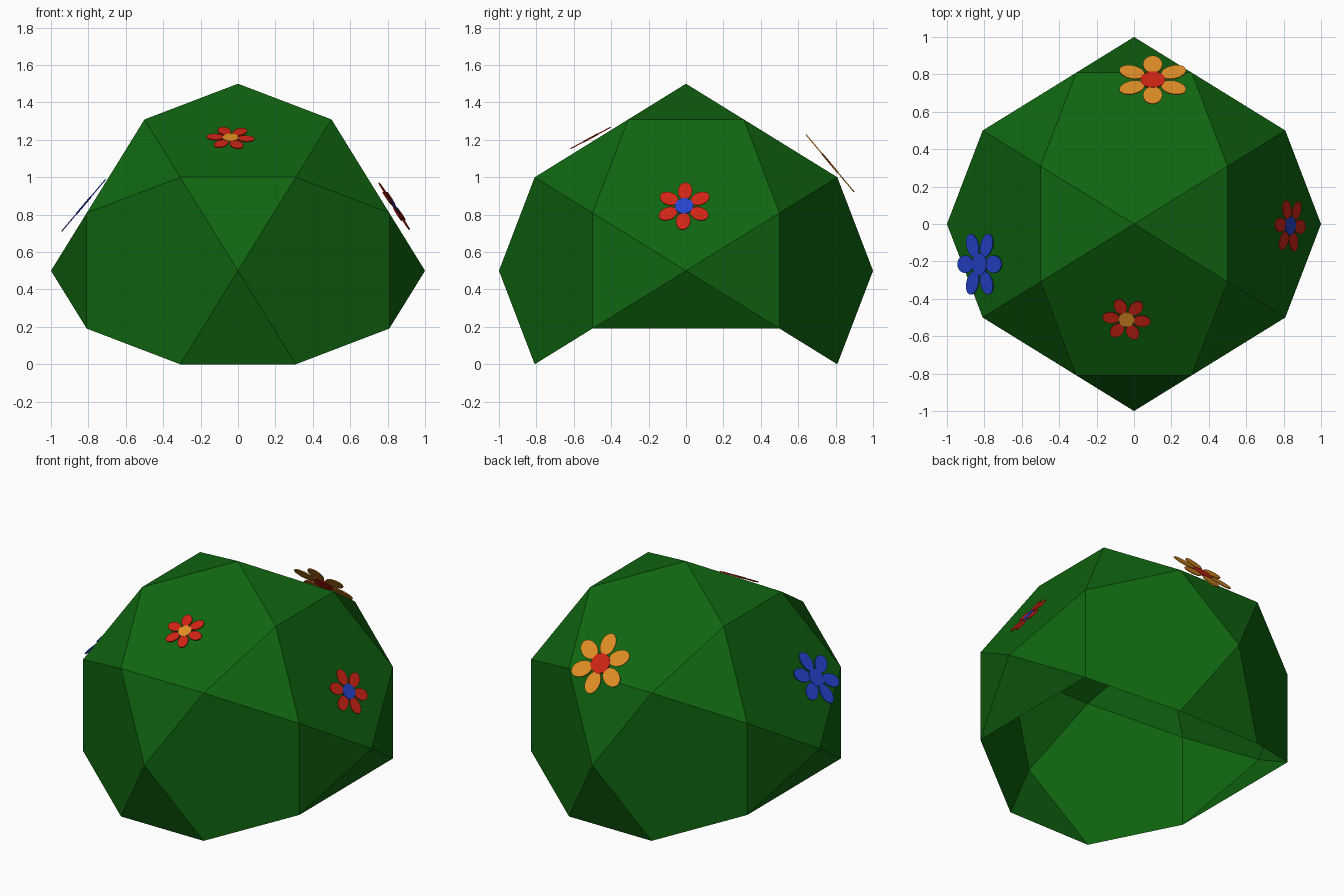
import bpy, bmesh, math
from mathutils import Matrix, Vector

cube = bpy.data.objects.get("Cube")
if cube:
    bpy.data.objects.remove(cube, do_unlink=True)


def make_material(name, colour):
    mat = bpy.data.materials.new(name)
    mat.use_nodes = True
    mat.diffuse_color = (*colour, 1)
    mat.node_tree.nodes["Principled BSDF"].inputs["Base Color"].default_value = (*colour, 1)
    return mat


GREEN = make_material("leaf green", (0.005, 0.13, 0.005))
RED = make_material("petal red", (0.62, 0.018, 0.007))
ORANGE = make_material("petal orange", (0.75, 0.27, 0.018))
BLUE = make_material("petal blue", (0.018, 0.055, 0.6))


def finish(name, bm, materials):
    mesh = bpy.data.meshes.new(name)
    bm.to_mesh(mesh)
    bm.free()
    for mat in materials:
        mesh.materials.append(mat)
    obj = bpy.data.objects.new(name, mesh)
    bpy.context.collection.objects.link(obj)
    return obj


# Bush: unit icosidodecahedron without its lowest corners, open underneath
def build_bush():
    phi = (1 + math.sqrt(5)) / 2
    a, b, c = 0.5 / phi, 0.5, phi / 2
    points = set()
    for shift in range(3):
        for sx in (-1, 1):
            for sy in (-1, 1):
                for sz in (-1, 1):
                    p = (sx * b, sy * a, sz * c)
                    points.add(p[shift:] + p[:shift])
            axis = [0.0, 0.0, 0.0]
            axis[shift] = float(sx)
            points.add(tuple(axis))
    bm = bmesh.new()
    for p in sorted(points):
        if p[2] > -0.6:
            bm.verts.new((p[0], p[1], p[2] + 0.5))
    bmesh.ops.convex_hull(bm, input=bm.verts[:])
    bmesh.ops.dissolve_limit(bm, angle_limit=math.radians(1),
                             verts=bm.verts[:], edges=bm.edges[:])
    bmesh.ops.recalc_face_normals(bm, faces=bm.faces[:])
    bm.normal_update()
    under = [f for f in bm.faces if f.normal.z < -0.6]
    bmesh.ops.delete(bm, geom=under, context='FACES')
    finish("bush", bm, [GREEN])


# Thin elliptical plate used for petals and flower centres
def add_plate(bm, matrix, sides, length, width, thick, index):
    scale = Matrix.Diagonal((length, width, thick, 1))
    made = bmesh.ops.create_cone(bm, cap_ends=True, segments=sides, radius1=1,
                                 radius2=1, depth=1, matrix=matrix @ scale)
    for f in {f for v in made["verts"] for f in v.link_faces}:
        f.material_index = index


# Flower: six petals around a disc, lying in the plane of its normal
def build_flower(name, centre, normal, radius, spin, petal_mat, centre_mat):
    bm = bmesh.new()
    for i in range(6):
        turn = Matrix.Rotation(math.radians(spin + 60 * i), 4, 'Z')
        place = turn @ Matrix.Translation((0.64 * radius, 0, 0))
        add_plate(bm, place, 20, 0.36 * radius, 0.26 * radius, 0.006, 0)
    add_plate(bm, Matrix(), 20, 0.33 * radius, 0.33 * radius, 0.0095, 1)
    z = Vector(normal).normalized()
    x = Vector((0, 0, 1)).cross(z).normalized()
    y = z.cross(x)
    frame = Matrix((x, y, z)).transposed().to_4x4()
    bm.transform(Matrix.Translation(centre) @ frame)
    finish(name, bm, [petal_mat, centre_mat])


build_bush()
build_flower("front_flower", (-0.04, -0.51, 1.21), (0, -0.47, 0.88), 0.13, -7, RED, ORANGE)
build_flower("left_flower", (0.835, -0.01, 0.845), (0.835, -0.08, 0.55), 0.15, 30, RED, BLUE)
build_flower("right_flower", (-0.825, -0.215, 0.85), (-0.763, 0, 0.646), 0.182, 30, BLUE, BLUE)
build_flower("back_flower", (0.1, 0.77, 1.075), (0, 0.767, 0.643), 0.2, 30, ORANGE, RED)
